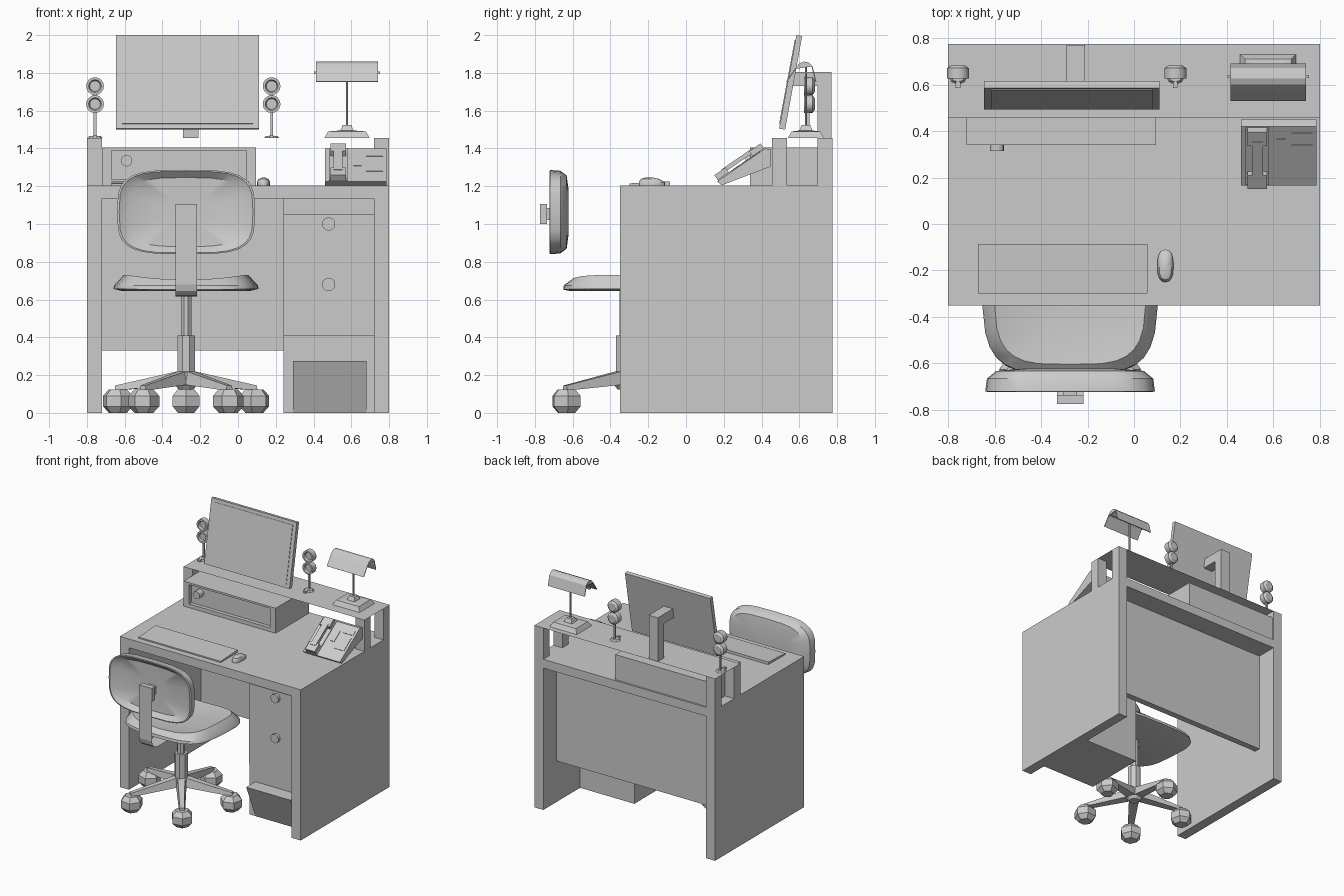
import bpy, bmesh, math
from mathutils import Vector, Matrix

if "Cube" in bpy.data.objects:
    bpy.data.objects.remove(bpy.data.objects["Cube"])

grey = bpy.data.materials.new("plain_grey")
grey.diffuse_color = (0.6, 0.6, 0.6, 1)
grey.use_nodes = True
grey.node_tree.nodes["Principled BSDF"].inputs["Base Color"].default_value = grey.diffuse_color


def finish(name, bm, smooth=False):
    bmesh.ops.recalc_face_normals(bm, faces=bm.faces)
    me = bpy.data.meshes.new(name)
    bm.to_mesh(me)
    bm.free()
    me.materials.append(grey)
    if smooth:
        for p in me.polygons:
            p.use_smooth = True
        me.set_sharp_from_angle(angle=math.radians(35))
    ob = bpy.data.objects.new(name, me)
    bpy.context.collection.objects.link(ob)
    return ob


def loft(name, rings, caps=True, smooth=False, closed=True):
    """Skin a list of equal-length point rings."""
    bm = bmesh.new()
    vs = [[bm.verts.new(p) for p in r] for r in rings]
    n = len(rings[0])
    for a, b in zip(vs, vs[1:]):
        for i in range(n if closed else n - 1):
            j = (i + 1) % n
            bm.faces.new((a[i], a[j], b[j], b[i]))
    if caps:
        bm.faces.new(vs[0])
        bm.faces.new(vs[-1])
    return finish(name, bm, smooth)


def box(name, x0, x1, y0, y1, z0, z1):
    ring = [(x0, y0), (x1, y0), (x1, y1), (x0, y1)]
    return loft(name, [[(x, y, z) for x, y in ring] for z in (z0, z1)])


def prism(name, x0, x1, prof, solid=True):
    """Extrude a (y, z) profile along x."""
    return loft(name, [[(x, y, z) for y, z in prof] for x in (x0, x1)],
                caps=solid, closed=solid)


def lathe(name, loc, prof, n=8, axis='Z', smooth=False, turn=0.0):
    """Stack n-sided rings from (radius, height) pairs."""
    rings = []
    for r, h in prof:
        ring = []
        for i in range(n):
            a = 2 * math.pi * i / n + turn
            c, s = r * math.cos(a), r * math.sin(a)
            p = (c, s, h) if axis == 'Z' else (c, -h, s)
            ring.append(Vector(loc) + Vector(p))
        rings.append(ring)
    return loft(name, rings, smooth=smooth)


def oval(hx, hy, power, n=28):
    """Rounded rectangle outline."""
    pts = []
    for i in range(n):
        a = 2 * math.pi * i / n
        c, s = math.cos(a), math.sin(a)
        pts.append((hx * math.copysign(abs(c) ** power, c),
                    hy * math.copysign(abs(s) ** power, s)))
    return pts


# Desk carcass
box("desk_top", -0.8, 0.8, -0.35, 0.775, 1.135, 1.205)
for side, x in (("left", -0.8), ("right", 0.72)):
    box(side + "_side_panel", x, x + 0.08, -0.35, 0.775, 0, 1.135)
    for part, y in (("front", 0.455), ("back", 0.695)):
        box(f"{side}_{part}_shelf_post", x, x + 0.08, y, y + 0.08, 1.205, 1.455)
box("modesty_panel", -0.72, 0.72, 0.56, 0.61, 0.33, 1.135)
loft("raised_shelf", [[(-0.8, 0.455, 1.455), (0.8, 0.455, 1.455)],
                      [(-0.8, 0.775, 1.455), (0.8, 0.775, 1.455)]],
     caps=False, closed=False)

# Drawer pedestal with knobs and tilted bin
box("pedestal", 0.24, 0.72, -0.195, 0.31, 0, 1.135)
box("drawer_front", 0.24, 0.72, -0.203, -0.195, 0.41, 1.05)
for i, z in enumerate((1.0, 0.68)):
    lathe(f"drawer_knob_{i}", (0.48, -0.20, z), [(0.035, 0), (0.035, 0.025)], 16, 'Y')
prism("waste_bin", 0.29, 0.68, [(-0.195, 0), (-0.31, 0.275), (-0.195, 0.275)])

# Storage box under the shelf, with a recessed drawer
bx0, bx1, by0 = -0.72, 0.095, 0.34
box("box_body", bx0, bx1, by0 + 0.03, 0.76, 1.205, 1.405)
box("box_left_rim", bx0, -0.67, by0, by0 + 0.03, 1.205, 1.405)
box("box_right_rim", 0.045, bx1, by0, by0 + 0.03, 1.205, 1.405)
box("box_top_rim", -0.67, 0.045, by0, by0 + 0.03, 1.39, 1.405)
box("box_bottom_rim", -0.67, 0.045, by0, by0 + 0.03, 1.205, 1.235)
lathe("box_knob", (-0.59, 0.37, 1.335), [(0.03, 0), (0.03, 0.055)], 16, 'Y')

# Monitor on a bent stand
prism("monitor", -0.645, 0.11, [(0.493, 1.505), (0.525, 1.5), (0.615, 1.995), (0.585, 2.0)])
prism("monitor_screen", -0.615, 0.08,
      [(0.497, 1.53), (0.493, 1.531), (0.576, 1.976), (0.580, 1.975)])
prism("monitor_stand", -0.29, -0.21, [(0.695, 1.455), (0.77, 1.455), (0.77, 1.805),
                                      (0.57, 1.805), (0.56, 1.73), (0.695, 1.73)])

# Speakers: two round drivers on a thin stem
for side, x in (("left", -0.757), ("right", 0.178)):
    lathe(side + "_speaker_base", (x, 0.64, 1.455), [(0.04, 0), (0.03, 0.012)], 8)
    box(side + "_speaker_stem", x - 0.007, x + 0.007, 0.64, 0.655, 1.46, 1.75)
    box(side + "_speaker_foot", x - 0.01, x + 0.01, 0.585, 0.61, 1.455, 1.47)
    for i, z in enumerate((1.635, 1.73)):
        lathe(f"{side}_speaker_{i}", (x, 0.67, z),
              [(0.03, -0.012), (0.047, 0), (0.047, 0.045), (0.034, 0.045), (0.028, 0.03)],
              16, 'Y', True)

# Desk lamp
lx, ly = 0.577, 0.635
base = [(0.12, 0.095, 1.455), (0.10, 0.075, 1.49), (0.035, 0.035, 1.495), (0.022, 0.022, 1.525)]
loft("lamp_base", [[(lx + sx * hx, ly + sy * hy, z)
                    for sx, sy in ((-1, -1), (1, -1), (1, 1), (-1, 1))] for hx, hy, z in base])
lathe("lamp_stem", (lx, ly, 1.52), [(0.006, 0), (0.006, 0.31)], 8)
arc = [(ly - 0.105, 1.755), (ly - 0.06, 1.82), (ly - 0.035, 1.85), (ly - 0.01, 1.86),
       (ly + 0.015, 1.855), (ly + 0.035, 1.835), (ly + 0.055, 1.755)]
shade = prism("lamp_shade", lx - 0.163, lx + 0.163, arc, solid=False)
shade.modifiers.new("wall", 'SOLIDIFY').thickness = 0.006
box("lamp_shade_pin", lx - 0.175, lx + 0.175, ly - 0.006, ly + 0.006, 1.795, 1.807)
for x in (lx - 0.163, lx + 0.157):
    prism("lamp_shade_end", x, x + 0.006, arc[1:6])

# Telephone: sloped body, handset and button plates
prism("phone_body", 0.46, 0.785, [(0.165, 1.225), (0.19, 1.205), (0.45, 1.305),
                                  (0.45, 1.395), (0.42, 1.4)])
tilt = Matrix.Translation((0.6225, 0.2925, 1.3125)) @ Matrix.Rotation(
    math.atan2(0.175, 0.255), 4, 'X')
for name, cx, cy, hx, hy, z0, z1 in (
        ("handset_grip", -0.092, 0, 0.024, 0.10, 0.018, 0.04),
        ("handset_ear", -0.092, 0.112, 0.042, 0.036, 0, 0.036),
        ("handset_mouth", -0.092, -0.112, 0.042, 0.036, 0, 0.036),
        ("handset_cradle", -0.092, 0, 0.05, 0.148, -0.002, 0.006),
        ("phone_display", 0.10, 0.10, 0.045, 0.02, -0.002, 0.004),
        ("phone_keypad", 0.10, 0.0, 0.045, 0.06, -0.002, 0.004),
        ("phone_buttons", 0.01, 0.04, 0.02, 0.05, -0.002, 0.004)):
    box(name, cx - hx, cx + hx, cy - hy, cy + hy, z0, z1).matrix_world = tilt

# Keyboard and mouse
prism("keyboard", -0.67, 0.057, [(-0.3, 1.205), (-0.3, 1.215), (-0.085, 1.226), (-0.085, 1.205)])
loft("mouse", [[(0.135 + x, -0.18 + off + y, z) for x, y in oval(hx, hy, 0.8, 16)]
               for hx, hy, off, z in ((0.034, 0.07, 0, 1.205), (0.035, 0.07, 0, 1.22),
                                      (0.026, 0.05, -0.01, 1.238), (0.01, 0.025, -0.015, 1.245))],
     smooth=True)

# Chair seat: dished top, flat bottom, wider toward the desk
cx, cy = -0.275, -0.325


def seat_ring(scale, z, lift):
    ring = []
    for x, y in oval(0.40 * scale, 0.325 * scale, 0.55):
        w = 0.95 + 0.17 * y
        ring.append((cx + x * w, cy + y, z + lift * (abs(x) / 0.4) ** 2))
    return ring


loft("chair_seat", [seat_ring(*r) for r in ((0.88, 0.645, 0), (1.0, 0.652, 0.005),
     (0.99, 0.675, 0), (0.86, 0.705, 0.035), (0.6, 0.695, 0.02), (0.25, 0.69, 0))], smooth=True)

# Chair backrest: shell with a bulged front and a dished rear
loft("chair_backrest", [[(cx + x, y, 1.063 + z) for x, z in oval(0.365 * s, 0.223 * s, 0.55)]
     for s, y in ((0.3, -0.685), (0.82, -0.69), (0.97, -0.722), (1.0, -0.72),
                  (0.98, -0.665), (0.87, -0.632), (0.55, -0.622))], smooth=True)

# Strip joining backrest and seat
prism("backrest_strip", cx - 0.057, cx + 0.057,
      [(-0.775, 1.105), (-0.775, 0.68), (-0.765, 0.645), (-0.74, 0.622), (-0.7, 0.615),
       (cy, 0.615)], solid=False)
box("backrest_mount", cx - 0.057, cx + 0.057, -0.774, -0.735, 1.0, 1.105)
box("backrest_bolt", cx - 0.03, cx + 0.03, -0.74, -0.68, 1.02, 1.085)

# Column, hub and five legs with casters
lathe("chair_column", (cx, cy, 0), [(0.05, 0.2), (0.05, 0.41), (0.03, 0.41), (0.03, 0.65)], 8,
      turn=math.pi / 8)
lathe("chair_hub", (cx, cy, 0), [(0.04, 0.125), (0.06, 0.15), (0.06, 0.21), (0.04, 0.222)], 10)
for i in range(5):
    a = math.pi / 2 + i * 2 * math.pi / 5
    spin = Matrix.Translation((cx, cy, 0)) @ Matrix.Rotation(a, 4, 'Z')
    leg = [(0.03, 0.038, 0.15, 0.222), (0.39, 0.022, 0.118, 0.145)]
    loft(f"chair_leg_{i}", [[spin @ Vector(p) for p in
         ((d, -w, z0), (d, w, z0), (d, w * 0.7, z1), (d, -w * 0.7, z1))]
         for d, w, z0, z1 in leg])
    lathe(f"caster_{i}", spin @ Vector((0.38, 0, 0)),
          [(0.05, 0), (0.082, 0.035), (0.082, 0.09), (0.05, 0.125)], 6, turn=a)
